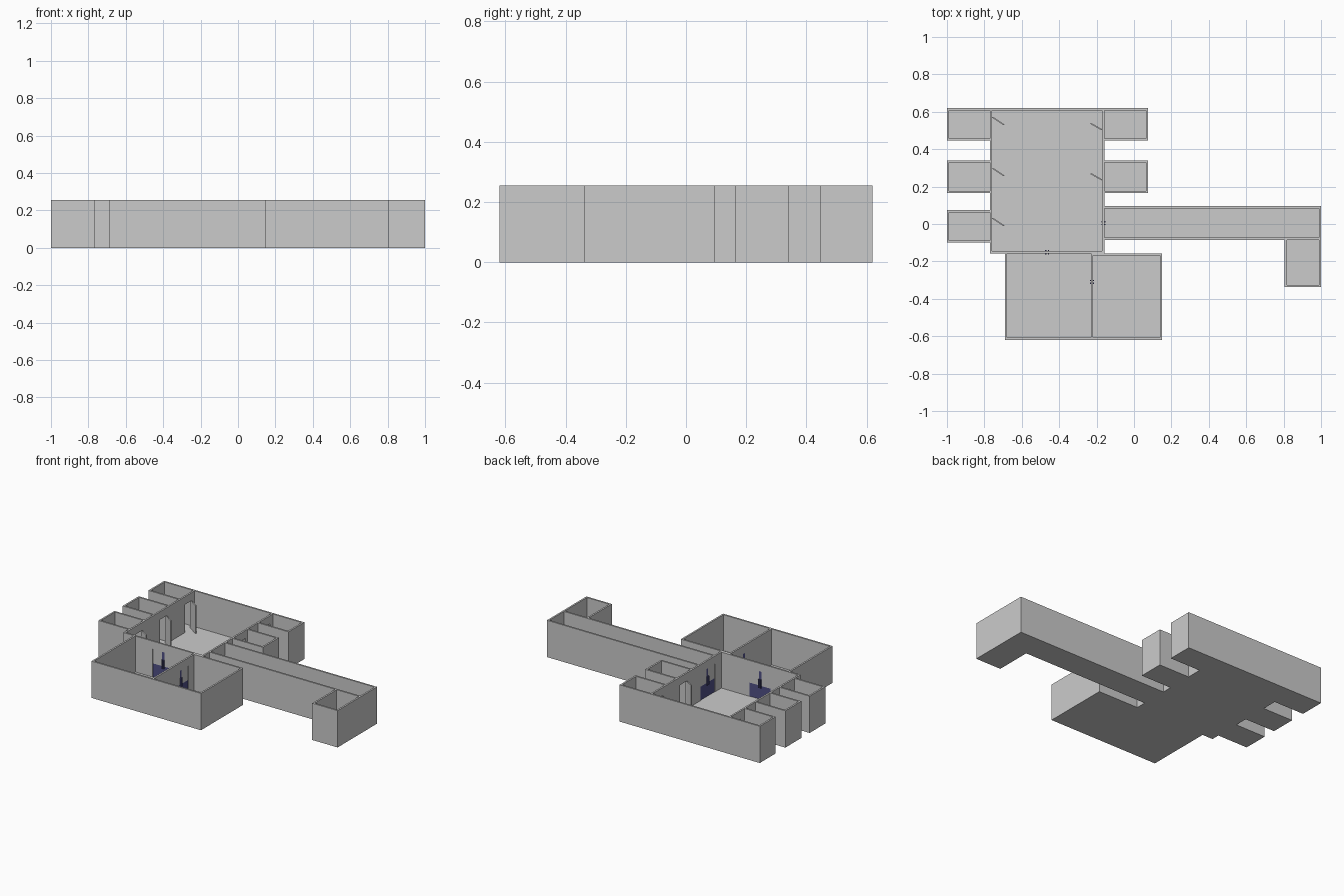
import bpy, bmesh, math
from mathutils import Matrix, Vector

if "Cube" in bpy.data.objects:
    bpy.data.objects.remove(bpy.data.objects["Cube"])

H, T, F = 0.255, 0.012, 0.006      # wall height, wall thickness, floor thickness
DOOR_H = 0.2

blue = bpy.data.materials.new("door_blue")
blue.diffuse_color = (0.08, 0.08, 0.24, 1)
blue.use_nodes = True
blue.node_tree.nodes["Principled BSDF"].inputs["Base Color"].default_value = blue.diffuse_color


def prism(name, pts, vec, mat=None):
    """Extrude a planar polygon along a vector."""
    bm = bmesh.new()
    face = bm.faces.new([bm.verts.new(p) for p in pts])
    new = bmesh.ops.extrude_face_region(bm, geom=[face])["geom"]
    verts = [g for g in new if isinstance(g, bmesh.types.BMVert)]
    bmesh.ops.translate(bm, vec=Vector(vec), verts=verts)
    bmesh.ops.recalc_face_normals(bm, faces=bm.faces[:])
    me = bpy.data.meshes.new(name)
    bm.to_mesh(me)
    bm.free()
    ob = bpy.data.objects.new(name, me)
    bpy.context.collection.objects.link(ob)
    if mat:
        me.materials.append(mat)
    return ob


def box(name, x0, x1, y0, y1, z0, z1, mat=None):
    return prism(name, [(x0, y0, z0), (x1, y0, z0), (x1, y1, z0), (x0, y1, z0)],
                 (0, 0, z1 - z0), mat)


def room(name, x0, x1, y0, y1, open_side):
    """Floor slab plus a U of walls left open on one side ('E', 'W' or 'N')."""
    box(name + "_floor", x0, x1, y0, y1, 0, F)
    if open_side == "N":
        p = [(x0, y1), (x0, y0), (x1, y0), (x1, y1), (x1 - T, y1),
             (x1 - T, y0 + T), (x0 + T, y0 + T), (x0 + T, y1)]
    else:
        a, b, t = (x1, x0, T) if open_side == "E" else (x0, x1, -T)
        p = [(a, y0), (b, y0), (b, y1), (a, y1), (a, y1 - T),
             (b + t, y1 - T), (b + t, y0 + T), (a, y0 + T)]
    prism(name + "_walls", [(x, y, F) for x, y in p], (0, 0, H - F))


def wall(name, axis, pos, a, b, openings=()):
    """Straight wall along an axis with door openings cut from the floor up."""
    prof = [(a, F)]
    for o0, o1 in sorted(openings):
        prof += [(o0, F), (o0, DOOR_H), (o1, DOOR_H), (o1, F)]
    prof += [(b, F), (b, H), (a, H)]
    if axis == "x":
        prism(name, [(u, pos, z) for u, z in prof], (0, T, 0))
    else:
        prism(name, [(pos, u, z) for u, z in prof], (T, 0, 0))


def double_door(name, cx, cy, turn):
    """Two blue leaves with upper panes and bar handles on both sides."""
    W, d, mid = 0.08, 0.003, 0.1
    parts = []
    for i, s in enumerate((-1, 1)):
        # leaf: low panel with a centre stile rising to the top
        leaf = [(0, F), (W, F), (W, mid), (0.01, mid), (0.01, DOOR_H), (0, DOOR_H)]
        parts.append(prism(f"{name}_leaf_{i}", [(s * u, -d, z) for u, z in leaf],
                           (0, 2 * d, 0), blue))
        xs = sorted((s * 0.01, s * W))
        parts.append(box(f"{name}_pane_{i}", *xs, -d, d, mid, DOOR_H))
        # handles
        for j, side in enumerate((-1, 1)):
            ys = sorted((side * d, side * 0.011))
            xh = sorted((s * 0.004, s * 0.01))
            parts.append(box(f"{name}_handle_{i}{j}", *xh, *ys, 0.085, 0.145, blue))
    m = Matrix.Translation((cx, cy, 0)) @ Matrix.Rotation(turn, 4, "Z")
    for ob in parts:
        ob.data.transform(m)


# Main hall
HX0, HX1, HY0, HY1 = -0.77, -0.158, -0.157, 0.62
box("hall_floor", HX0, HX1, HY0, HY1, 0, F)
left_hinges = (0.575, 0.302, 0.035)
right_hinges = (0.50, 0.232)
wall("hall_west_wall", "y", HX0, HY0, HY1, [(h - 0.075, h) for h in left_hinges])
wall("hall_east_wall", "y", HX1 - T, HY0, HY1,
     [(h, h + 0.075) for h in right_hinges] + [(-0.075, 0.085)])
wall("hall_north_wall", "x", HY1 - T, HX0 + T, HX1 - T)
wall("hall_south_wall", "x", HY0, HX0 + T, HX1 - T, [(-0.545, -0.385)])

# Small side rooms
for i, (y0, y1) in enumerate(((0.446, 0.62), (0.165, 0.34), (-0.10, 0.074))):
    room(f"west_cell_{i}", -1.0, HX0, y0, y1, "E")
    if i < 2:
        room(f"east_cell_{i}", HX1, 0.075, y0, y1, "W")

# Doors standing ajar into the hall
def ajar_door(name, hx, hy, ex, ey):
    n = Vector((hy - ey, ex - hx, 0)).normalized() * 0.007
    prism(name, [(hx, hy, F), (ex, ey, F), (ex, ey, DOOR_H), (hx, hy, DOOR_H)], n)

for i, h in enumerate(left_hinges):
    ajar_door(f"west_door_{i}", HX0 + T, h - 0.007, -0.697, h - 0.047)
for i, h in enumerate(right_hinges):
    ajar_door(f"east_door_{i}", HX1 - T, h + 0.007, -0.23, h + 0.041)

# Corridor and end room
room("corridor", HX1, 1.0, -0.085, 0.096, "W")
room("end_room", 0.805, 1.0, -0.337, -0.085, "N")

# Two large front rooms with a dividing wall
room("front_rooms", -0.69, 0.15, -0.62, HY0, "N")
wall("front_divider_wall", "y", -0.231, -0.62 + T, HY0, [(-0.39, -0.23)])
wall("front_right_north_wall", "x", HY0 - T, -0.219, 0.15 - T)

# Blue double doors
double_door("south_door", -0.465, HY0 + T / 2, 0)
double_door("corridor_door", HX1 - T / 2, 0.005, math.pi / 2)
double_door("divider_door", -0.225, -0.31, math.pi / 2)
